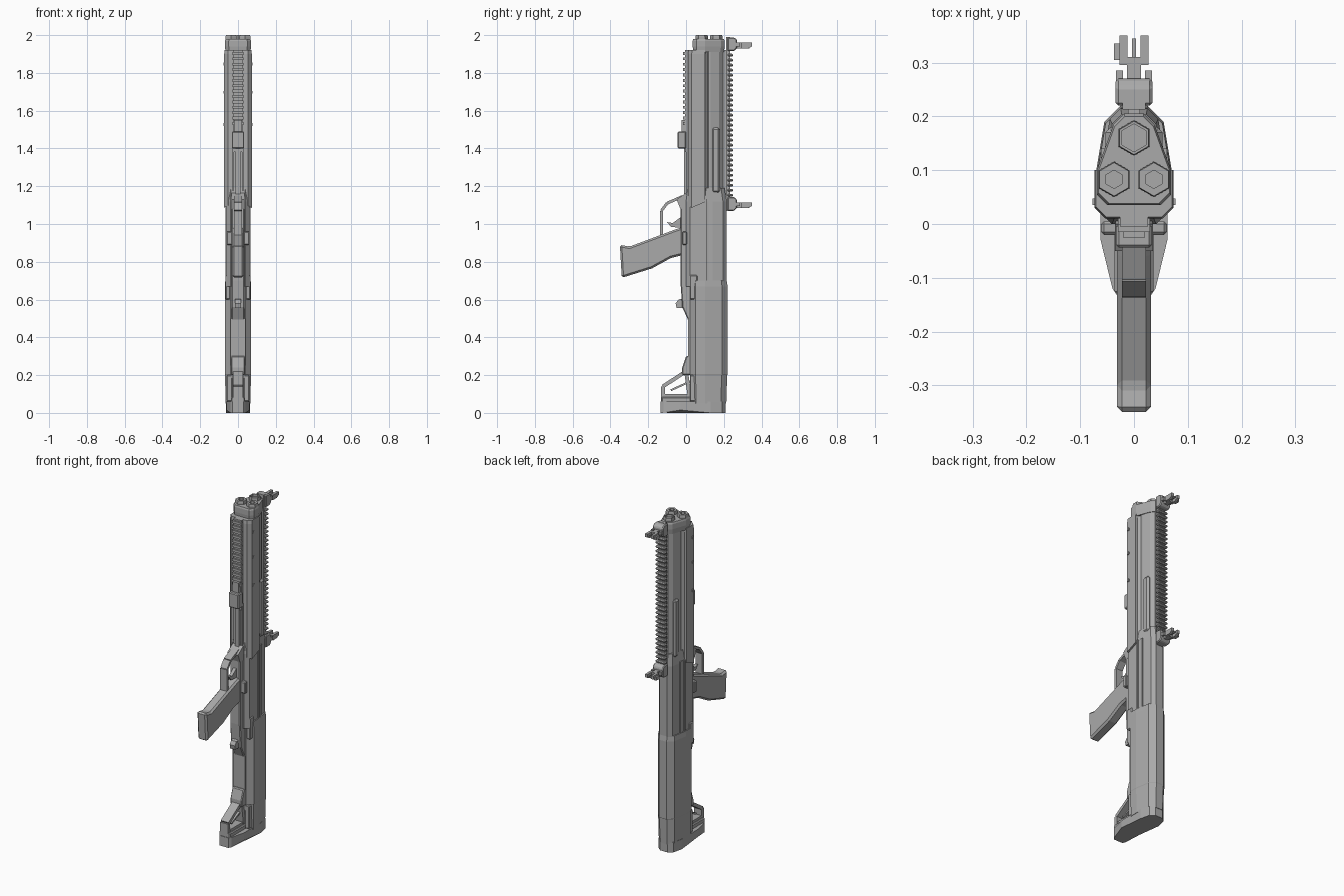
import bpy, bmesh, math
from mathutils import Vector

cube = bpy.data.objects.get("Cube")
if cube:
    bpy.data.objects.remove(cube)

grey = bpy.data.materials.new("gunmetal_grey")
grey.use_nodes = True
grey.diffuse_color = (0.4, 0.4, 0.4, 1)
grey.node_tree.nodes["Principled BSDF"].inputs["Base Color"].default_value = grey.diffuse_color

# Shared reference heights and depths
AXIS = 0.1
KEEL = -0.03
BACK = 0.22
SHELL_TOP = 0.7
FOREND_BOTTOM = 1.08
FOREND_TOP = 1.92
MUZZLE_TOP = 2.0
SIDES = (("left", 1), ("right", -1))


def skin(name, loops, bevel=0):
    """Skin a stack of matching closed loops and cap both ends."""
    bm = bmesh.new()
    rows = [[bm.verts.new(point) for point in loop] for loop in loops]
    count = len(rows[0])
    for low, high in zip(rows, rows[1:]):
        for i in range(count):
            j = (i + 1) % count
            bm.faces.new((low[i], low[j], high[j], high[i]))
    bm.faces.new(rows[0])
    bm.faces.new(rows[-1])
    bmesh.ops.recalc_face_normals(bm, faces=bm.faces)
    mesh = bpy.data.meshes.new(name)
    bm.to_mesh(mesh)
    bm.free()
    mesh.materials.append(grey)
    part = bpy.data.objects.new(name, mesh)
    bpy.context.collection.objects.link(part)
    if bevel:
        modifier = part.modifiers.new("edge_bevel", "BEVEL")
        modifier.width, modifier.segments = bevel, 1
    return part


def slab(name, profile, inner, outer, bevel=0):
    """Side profile in (y, z) given thickness along x."""
    return skin(name, [[(x, y, z) for y, z in profile] for x in (inner, outer)], bevel)


def plate(name, half, profile, bevel=0):
    return slab(name, profile, -half, half, bevel)


def corners(y, z):
    return [(y[0], z[0]), (y[1], z[0]), (y[1], z[1]), (y[0], z[1])]


def box(name, half, y, z, bevel=0):
    return plate(name, half, corners(y, z), bevel)


def pair(name, inner, outer, y, z, bevel=0):
    for side, sign in SIDES:
        slab(f"{side}_{name}", corners(y, z), sign * inner, sign * outer, bevel)


def strut(name, half, start, end, depth=0.02):
    """Straight bar between two (y, z) points."""
    start, end = Vector(start), Vector(end)
    along = (end - start).normalized()
    across = Vector((-along.y, along.x)) * depth / 2
    plate(name, half, [start + across, end + across, end - across, start - across])


def column(name, width, front, back, levels, nose=0.02, tail=0.025, lift=None):
    """Faceted symmetric plan, chamfered in front and tapered behind, swept up z.
    Levels are (height, scale); lift bends the lowest loop by depth."""
    half = [(width - nose, front), (width, front + nose), (width, max(AXIS, front + nose + 0.01)),
            (tail + nose, back - nose), (tail, back)]
    plan = half + [(-x, y) for x, y in reversed(half)]
    loops = [[(x * scale, AXIS + (y - AXIS) * scale, height) for x, y in plan]
             for height, scale in levels]
    if lift:
        loops[0] = [(x, y, z + lift(y)) for x, y, z in loops[0]]
    return skin(name, loops)


def hex_tube(name, x, y, rims):
    """Six-sided turned part; rims are (radius, height)."""
    turns = [i * math.tau / 6 for i in range(6)]
    skin(name, [[(x + radius * math.sin(a), y + radius * math.cos(a), height) for a in turns]
                for radius, height in rims])


def repeat(part, count, step):
    modifier = part.modifiers.new("row", "ARRAY")
    modifier.count = count
    modifier.use_relative_offset = False
    modifier.use_constant_offset = True
    modifier.constant_offset_displace = (0, 0, step)


# Butt pad: rounded toe, slightly hollow sole
outline = [(0.03, -0.135), (0.04, -0.12), (0.062, KEEL), (0.064, 0.13), (0.05, 0.19), (0.025, 0.21)]
outline += [(-x, y) for x, y in reversed(outline)]
skin("butt_pad", [[(x, y, 0.02 * max(0, 1 - abs(y) * 8)) for x, y in outline],
                  [(x, y, 0.06) for x, y in outline]])

# Stock shell with tapered foot
column("stock_shell", width=0.07, front=0.02, back=BACK, nose=0.03,
       levels=[(0.05, 0.94), (0.2, 0.98), (0.205, 1), (SHELL_TOP - 0.03, 1), (SHELL_TOP, 0.96)])
pair("stock_flange", inner=0.03, outer=0.06, y=(0.02, 0.06), z=(0.06, 0.2), bevel=0.005)
pair("stock_shoulder", inner=0.04, outer=0.066, y=(0.02, 0.06), z=(0.6, 0.73), bevel=0.005)

# Receiver with side ribs, keel and magazine release
column("receiver", width=0.061, front=0.0, back=BACK - 0.005,
       levels=[(SHELL_TOP - 0.03, 1), (1.12, 1), (1.19, 0.9)])
pair("receiver_rib", inner=0.05, outer=0.067, y=(AXIS, 0.11), z=(SHELL_TOP - 0.02, 1.13))
pair("receiver_panel", inner=0.04, outer=0.061, y=(0.12, 0.14), z=(SHELL_TOP - 0.02, 1.13))
plate("receiver_keel", half=0.034, bevel=0.005,
      profile=[(0.03, 0.45), (-0.02, 0.56), (KEEL, SHELL_TOP), (KEEL, 1.13), (-0.01, 1.16), (0.03, 1.16)])
plate("magazine_release", half=0.017,
      profile=[(0, 0.555), (-0.05, 0.555), (-0.055, 0.58), (-0.04, 0.6), (0, 0.61)])
box("stock_underside", half=0.04, y=(0.01, 0.05), z=(0.25, 0.5))

# Open skeleton toe of the stock
plate("toe_shoulder", half=0.038, bevel=0.005,
      profile=[(0.05, 0.2), (-0.02, 0.2), (-0.02, 0.24), (0, 0.3), (0.05, 0.3)])
box("toe_base", half=0.036, y=(-0.13, 0.06), z=(0.05, 0.085), bevel=0.005)
box("toe_step", half=0.026, y=(-0.11, 0.05), z=(0.08, 0.1))
toe_tip = (-0.122, 0.14)
toe_heel = (0, 0.22)
strut("toe_post", 0.026, (toe_tip[0], 0.06), toe_tip)
strut("toe_ridge", 0.026, toe_tip, toe_heel)
strut("toe_brace", 0.014, (-0.08, 0.12), (0.03, 0.17), depth=0.01)
strut("toe_back_post", 0.03, (0.02, 0.08), toe_heel)

# Pistol grip, trigger and guard
plate("pistol_grip", half=0.032, bevel=0.01,
      profile=[(0, 0.99), (-0.06, 0.97), (-0.3, 0.88), (-0.35, 0.89), (-0.34, 0.715), (-0.18, 0.765),
               (-0.08, 0.82), (0, 0.84)])
guard = [(-0.02, 1.145), (-0.1, 1.11), (-0.13, 1.07), (-0.13, 0.94)]
for i, (start, end) in enumerate(zip(guard, guard[1:])):
    strut(f"trigger_guard_{i + 1}", 0.022, start, end, depth=0.015)
plate("guard_root", half=0.035, profile=[(KEEL, 1.08), (-0.05, 1.13), (0, 1.165), (0, 1.08)])
plate("trigger", half=0.01, profile=[(KEEL, 1.035), (-0.07, 1.005), (-0.1, 1.01), (-0.08, 0.985), (KEEL, 0.98)])
pair("safety_lever", inner=0.03, outer=0.061, y=(-0.02, 0.005), z=(0.89, 0.96), bevel=0.005)

# Sliding forend around the twin magazine tubes, with bolts
column("forend", width=0.073, front=0.01, back=0.12, nose=0.02, tail=0.04,
       levels=[(FOREND_BOTTOM, 1), (FOREND_TOP - 0.02, 1), (FOREND_TOP, 0.97)],
       lift=lambda y: abs(y - 0.04) * 0.6)
for i, height in enumerate((1.52, 1.69, 1.84)):
    pair(f"forend_bolt_{i + 1}", inner=0.07, outer=0.077, y=(0.035, 0.047), z=(height, height + 0.015))
box("action_bar", half=0.012, y=(-0.01, 0.02), z=(1.15, 1.42))
pair("action_rail", inner=0.02, outer=0.03, y=(0, 0.02), z=(1.15, 1.42))

# Front accessory rail and hand stop
box("front_rail", half=0.026, y=(-0.005, 0.02), z=(1.38, FOREND_TOP))
tooth = box("front_rail_teeth", half=0.03, y=(-0.015, 0), z=(1.525, 1.54))
repeat(tooth, count=14, step=0.0285)
box("hand_stop", half=0.033, y=(-0.044, 0), z=(1.4, 1.49), bevel=0.005)
box("hand_stop_clamp", half=0.02, y=(-0.025, 0), z=(1.48, 1.55))

# Barrel shroud and its side covers
column("barrel_shroud", width=0.05, front=AXIS, back=0.195, nose=0.02, tail=0.015,
       levels=[(1.12, 1), (FOREND_TOP, 1)])
pair("barrel_cover", inner=0.03, outer=0.053, y=(0.135, 0.18), z=(1.165, 1.51), bevel=0.01)

# Three hexagonal muzzles in a common collar
column("muzzle_collar", width=0.069, front=0.035, back=0.205, tail=0.018,
       levels=[(FOREND_TOP - 0.01, 0.95), (1.94, 1), (1.97, 1), (1.98, 0.95)])
for name, x, y, bore in (("barrel", 0, 0.16, 0.026), ("left_tube", 0.037, 0.083, 0.017),
                         ("right_tube", -0.037, 0.083, 0.017)):
    outer = 0.033
    hex_tube(f"{name}_muzzle", x, y,
             rims=[(outer, 1.9), (outer, MUZZLE_TOP - 0.01), (outer - 0.002, MUZZLE_TOP),
                   (bore, MUZZLE_TOP), (bore, MUZZLE_TOP - 0.015)])

# Back rail
box("back_rail_web", half=0.011, y=(0.18, BACK), z=(1.15, FOREND_TOP))
box("back_rail", half=0.021, y=(0.213, 0.234), z=(1.07, 1.99))
tooth = box("back_rail_teeth", half=0.032, y=(BACK, 0.249), z=(1.145, 1.16), bevel=0.005)
repeat(tooth, count=29, step=0.0265)

# Flip-up sights at both ends of the back rail
for name, z in (("front_sight", 1.95), ("rear_sight", 1.105)):
    low, high = z - 0.02, z + 0.01
    plate(f"{name}_base", half=0.034, bevel=0.005,
          profile=[(BACK, z - 0.035), (0.255, z - 0.035), (0.27, low), (0.27, z + 0.025),
                   (0.255, z + 0.038), (BACK, z + 0.038)])
    box(f"{name}_arm", half=0.013, y=(0.25, 0.31), z=(low, high))
    pair(f"{name}_lug", inner=0.02, outer=0.033, y=(0.26, 0.285), z=(z - 0.01, high))
    for side, sign in SIDES:
        slab(f"{name}_{side}_ear", inner=sign * 0.012, outer=sign * 0.027,
             profile=[(0.295, low), (0.33, low), (0.35, z - 0.01), (0.35, high), (0.295, high)])
    slab(f"{name}_knob", corners(y=(0.305, 0.335), z=(low, z)), inner=-0.037, outer=-0.025)
    box(f"{name}_post", half=0.004, y=(0.3, 0.345), z=(z - 0.01, z))
